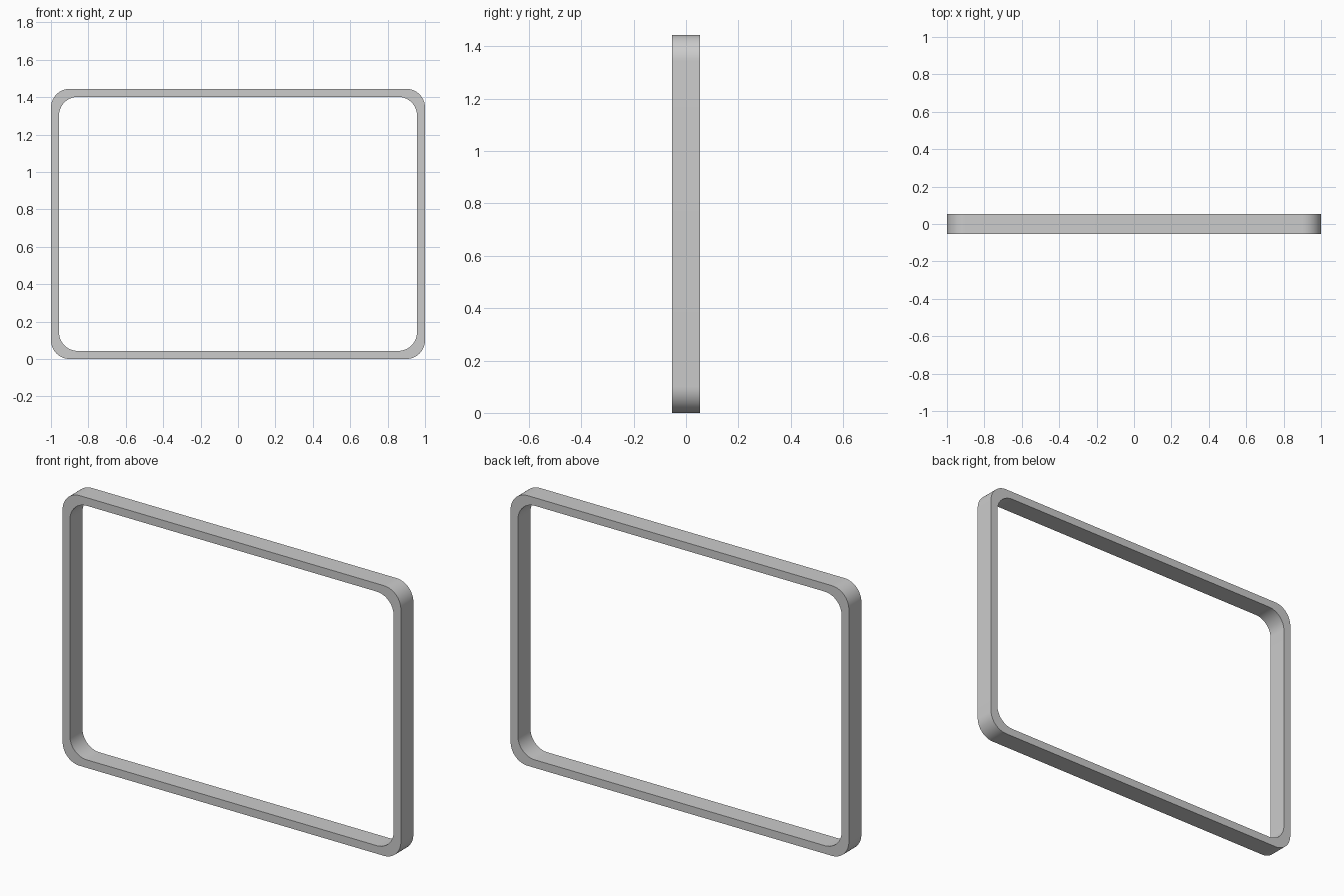
import bpy, bmesh, math

if "Cube" in bpy.data.objects:
    bpy.data.objects.remove(bpy.data.objects["Cube"])

WIDTH, HEIGHT, DEPTH, WALL, RADIUS, STEPS = 2.0, 1.444, 0.106, 0.043, 0.1, 16


def rounded_rect(inset):
    """Points (x, z) of a rounded rectangle, counter-clockwise."""
    hx, hz = WIDTH / 2 - inset - RADIUS, HEIGHT / 2 - inset - RADIUS
    pts = []
    for i, (sx, sz) in enumerate([(1, 1), (-1, 1), (-1, -1), (1, -1)]):
        for k in range(STEPS + 1):
            a = math.pi / 2 * (i + k / STEPS)
            pts.append((sx * hx + RADIUS * math.cos(a),
                        HEIGHT / 2 + sz * hz + RADIUS * math.sin(a)))
    return pts


# Four loops: outer front, outer back, inner back, inner front
bm = bmesh.new()
loops = [[bm.verts.new((x, y, z)) for x, z in rounded_rect(inset)]
         for inset, y in [(0, -DEPTH / 2), (0, DEPTH / 2),
                          (WALL, DEPTH / 2), (WALL, -DEPTH / 2)]]

# Skin neighbouring loops into a closed ring
n = len(loops[0])
for j in range(4):
    a, b = loops[j], loops[(j + 1) % 4]
    for i in range(n):
        k = (i + 1) % n
        bm.faces.new((a[i], a[k], b[k], b[i]))
bmesh.ops.recalc_face_normals(bm, faces=bm.faces)

mesh = bpy.data.meshes.new("rounded_frame")
bm.to_mesh(mesh)
bm.free()
frame = bpy.data.objects.new("rounded_frame", mesh)
bpy.context.collection.objects.link(frame)

# Smooth corners, crisp rims
bpy.context.view_layer.objects.active = frame
frame.select_set(True)
bpy.ops.object.shade_smooth_by_angle(angle=math.radians(30))
